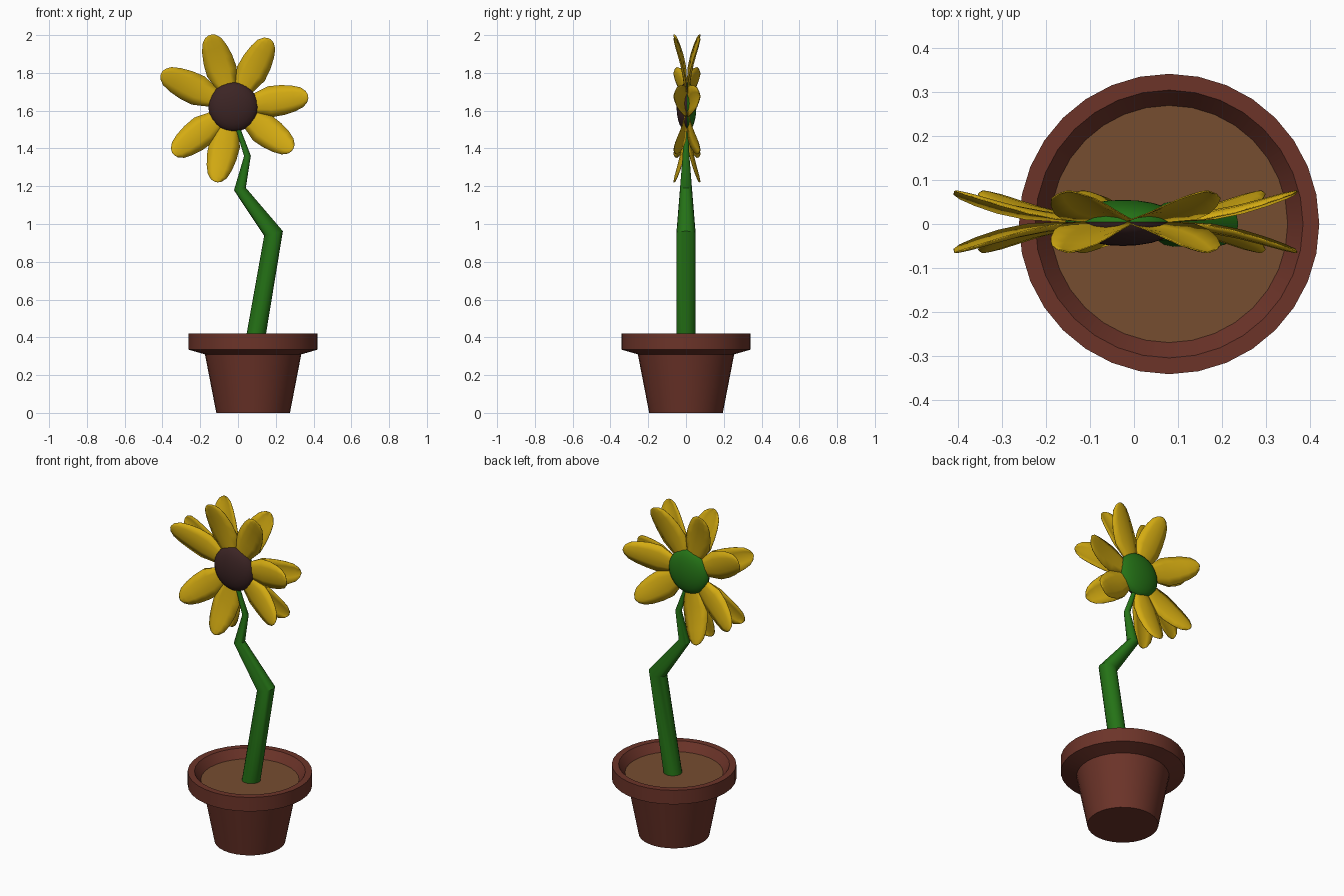
import bpy, bmesh
from math import sin, cos, pi, radians

if "Cube" in bpy.data.objects:
    bpy.data.objects.remove(bpy.data.objects["Cube"])

def material(name, rgb):
    m = bpy.data.materials.new(name)
    m.diffuse_color = (*rgb, 1)
    m.use_nodes = True
    m.node_tree.nodes["Principled BSDF"].inputs["Base Color"].default_value = m.diffuse_color
    return m

RED = material("terracotta", (0.15, 0.034, 0.022))
SOIL = material("soil", (0.18, 0.075, 0.03))
GREEN = material("green", (0.018, 0.17, 0.008))
YELLOW = material("yellow", (0.66, 0.41, 0.006))
BROWN = material("seed_brown", (0.045, 0.018, 0.018))

POT_X = 0.08
HEAD = (-0.025, 0.005, 1.62)

def finish(name, bm, mat, loc, angle=35):
    bmesh.ops.remove_doubles(bm, verts=bm.verts, dist=1e-5)
    bmesh.ops.recalc_face_normals(bm, faces=bm.faces)
    me = bpy.data.meshes.new(name)
    bm.to_mesh(me)
    bm.free()
    me.materials.append(mat)
    ob = bpy.data.objects.new(name, me)
    ob.location = loc
    bpy.context.collection.objects.link(ob)
    smooth(ob, angle)
    return ob

def smooth(ob, angle):
    bpy.ops.object.select_all(action='DESELECT')
    ob.select_set(True)
    bpy.context.view_layer.objects.active = ob
    bpy.ops.object.shade_smooth_by_angle(angle=radians(angle))

def lathe(name, profile, mat, loc, n=32, axis='Z'):
    """Revolve (radius, height) points about z, or about y for the flower head."""
    bm = bmesh.new()
    rings = []
    for r, h in profile:
        ring = []
        for i in range(n):
            a = 2 * pi * i / n
            c, s = r * cos(a), r * sin(a)
            ring.append(bm.verts.new((c, s, h) if axis == 'Z' else (c, h, s)))
        rings.append(ring)
    for lo, hi in zip(rings, rings[1:]):
        for i in range(n):
            j = (i + 1) % n
            bm.faces.new((lo[i], lo[j], hi[j], hi[i]))
    bmesh.ops.dissolve_degenerate(bm, dist=1e-5, edges=bm.edges)
    return finish(name, bm, mat, loc)

# Pot and soil
lathe("pot", [(0, 0), (0.195, 0), (0.255, 0.31), (0.342, 0.335), (0.342, 0.42),
              (0.305, 0.42), (0.27, 0.37)], RED, (POT_X, 0, 0))
lathe("soil", [(0, 0.37), (0.27, 0.37)], SOIL, (POT_X, 0, 0))

# Crooked, tapering stem
cu = bpy.data.curves.new("stem", 'CURVE')
cu.dimensions = '3D'
cu.bevel_depth = 1.0
cu.bevel_resolution = 6
cu.use_fill_caps = True
sp = cu.splines.new('POLY')
path = [(0.087, 0.36, 0.051), (0.188, 0.95, 0.051), (0.01, 1.185, 0.032),
        (0.05, 1.36, 0.018), (0.002, 1.50, 0.012), (-0.02, 1.60, 0.01)]
sp.points.add(len(path) - 1)
for p, (x, z, r) in zip(sp.points, path):
    p.co = (x, 0, z, 1)
    p.radius = r
stem = bpy.data.objects.new("stem", cu)
bpy.context.collection.objects.link(stem)
bpy.ops.object.select_all(action='DESELECT')
stem.select_set(True)
bpy.context.view_layer.objects.active = stem
bpy.ops.object.convert(target='MESH')
stem = bpy.context.object
stem.data.materials.clear()
stem.data.materials.append(GREEN)
smooth(stem, 35)

# Flower head: brown seed dome in front, green dome behind
def dome(depth):
    return [(0.132 * cos(t * pi / 12), depth * sin(t * pi / 12)) for t in range(7)]

lathe("seed_disc", dome(-0.055), BROWN, HEAD, 24, 'Y')
lathe("flower_back", dome(0.05), GREEN, HEAD, 24, 'Y')

# Petals: (distance, half width, forward bend), with edges folded back
SECTIONS = [(0.03, 0.012, 0.003), (0.12, 0.055, 0.013), (0.20, 0.082, 0.024),
            (0.27, 0.079, 0.037), (0.33, 0.068, 0.052), (0.375, 0.052, 0.064),
            (0.40, 0.029, 0.069), (0.408, 0.008, 0.070)]
ANGLES = [(108, 0.98), (62, 1.0), (8, 0.98), (-36, 0.95),
          (-103, 1.0), (-142, 0.99), (155, 1.03)]

def petals(name, side):
    bm = bmesh.new()
    for deg, scale in ANGLES:
        a = radians(deg)
        rows = []
        for d, w, bend in SECTIONS:
            d *= scale
            row = []
            for k in (-1, -0.5, 0, 0.5, 1):
                x = d * cos(a) - k * w * sin(a)
                z = d * sin(a) + k * w * cos(a)
                y = bend - 0.22 * w * k * k
                row.append(bm.verts.new((x, side * y, z)))
            rows.append(row)
        for p, q in zip(rows, rows[1:]):
            for i in range(4):
                bm.faces.new((p[i], p[i + 1], q[i + 1], q[i]))
    ob = finish(name, bm, YELLOW, HEAD, 40)
    # thin leaf thickness
    mod = ob.modifiers.new("thickness", 'SOLIDIFY')
    mod.thickness = 0.003
    mod.offset = 0
    return ob

petals("front_petals", -1)
petals("back_petals", 1)
